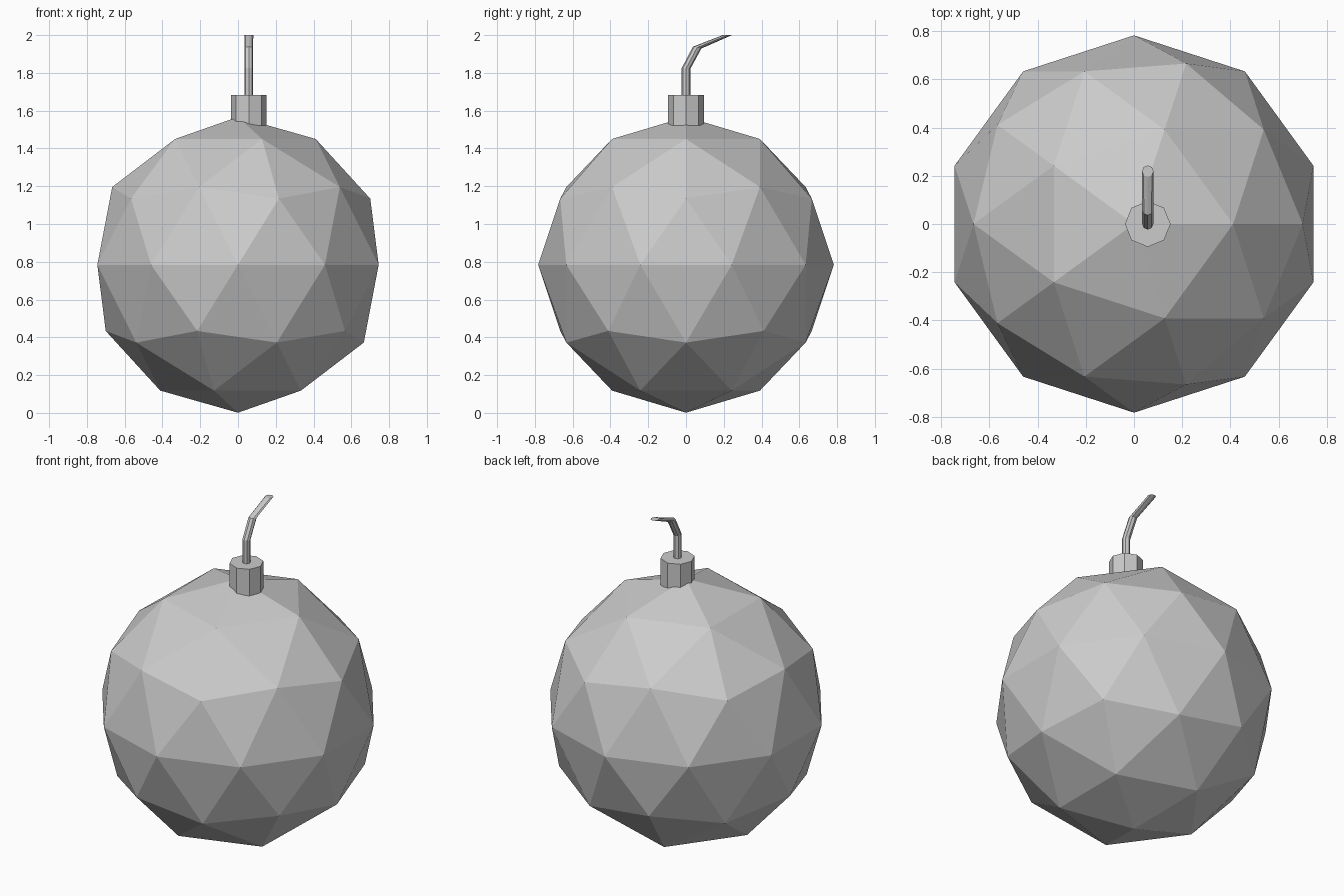
import bpy, bmesh
from math import cos, sin, pi, radians

if "Cube" in bpy.data.objects:
    bpy.data.objects.remove(bpy.data.objects["Cube"])

CX = 0.057   # neck and fuse sit slightly off the sphere's axis


def add_tube(name, rings, sides):
    """Loft rings of (y, z, radius, tilt in degrees about x) and cap both ends."""
    bm = bmesh.new()
    loops = []
    for y, z, r, tilt in rings:
        t = radians(tilt)
        loops.append([bm.verts.new((CX + r * cos(2 * pi * i / sides),
                                    y + r * sin(2 * pi * i / sides) * cos(t),
                                    z + r * sin(2 * pi * i / sides) * sin(t)))
                      for i in range(sides)])
    for a, b in zip(loops, loops[1:]):
        for i in range(sides):
            j = (i + 1) % sides
            bm.faces.new((a[i], a[j], b[j], b[i]))
    bm.faces.new(loops[0][::-1])
    bm.faces.new(loops[-1])
    mesh = bpy.data.meshes.new(name)
    bm.to_mesh(mesh)
    bm.free()
    obj = bpy.data.objects.new(name, mesh)
    bpy.context.collection.objects.link(obj)
    return obj


# Faceted round shell
bpy.ops.mesh.primitive_ico_sphere_add(subdivisions=2, radius=0.783, location=(0, 0, 0.784))
bpy.context.object.name = "round_shell"

# Octagonal neck
add_tube("neck", [(0, 1.522, 0.095, 0), (0, 1.684, 0.095, 0)], 8)

# Bent fuse: straight, leaning, then nearly flat to its tip
add_tube("fuse", [(0, 1.66, 0.023, 0), (0, 1.823, 0.023, -5),
                  (0.059, 1.934, 0.023, -12), (0.219, 2.0, 0.024, 0)], 8)
